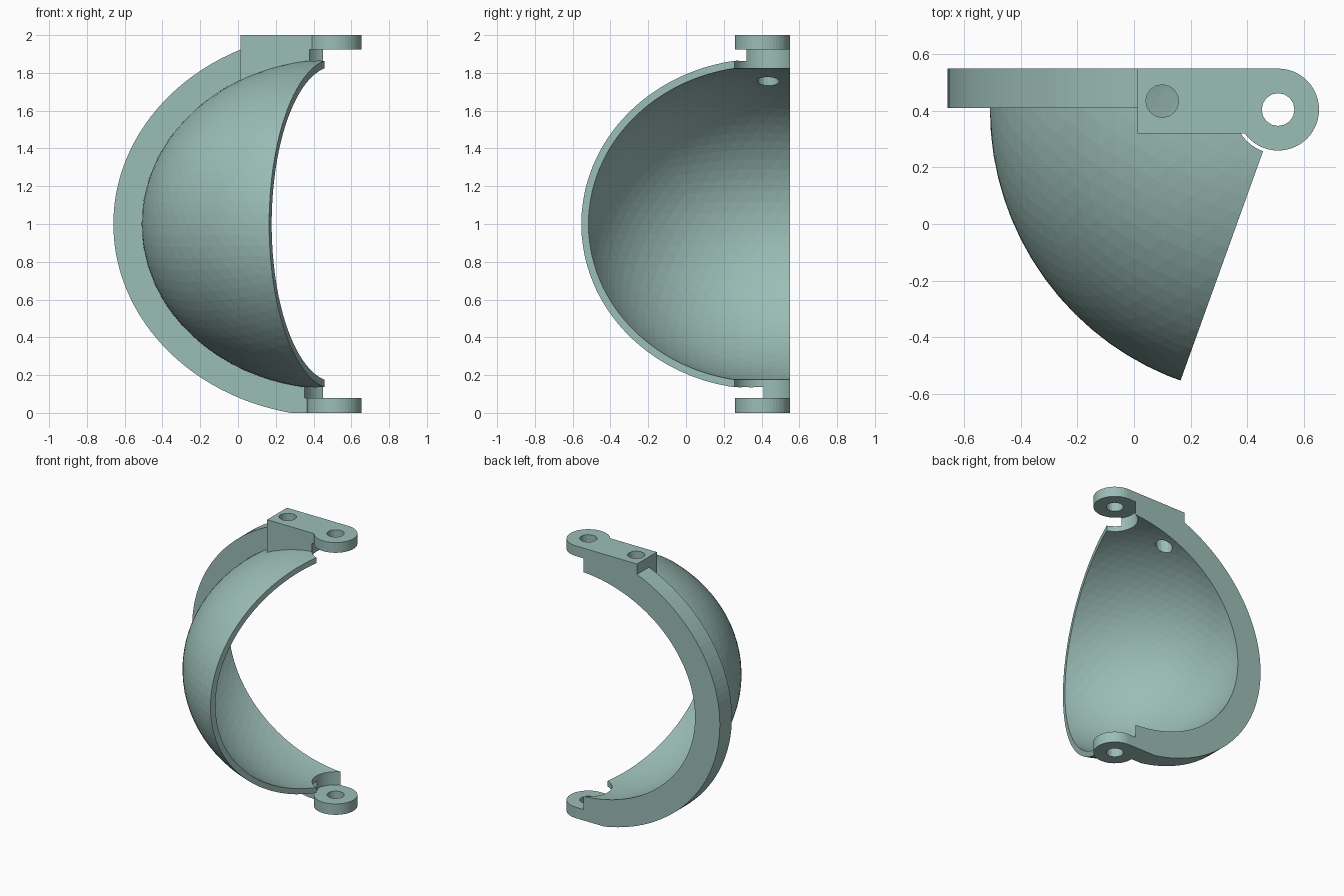
import bpy, bmesh
from math import cos, sin, tau
from mathutils import Matrix

cube = bpy.data.objects.get("Cube")
if cube:
    bpy.data.objects.remove(cube, do_unlink=True)

# One flat colour for the whole casting
COLOUR = (0.33, 0.51, 0.47, 1)
mat = bpy.data.materials.new("sage_green")
mat.use_nodes = True
mat.diffuse_color = COLOUR
mat.node_tree.nodes["Principled BSDF"].inputs["Base Color"].default_value = COLOUR

PX, PY = 0.51, 0.405      # vertical hinge axis
BACK = 0.55               # flat back plane


def make(name, bm):
    bmesh.ops.recalc_face_normals(bm, faces=bm.faces)
    mesh = bpy.data.meshes.new(name)
    bm.to_mesh(mesh)
    bm.free()
    mesh.materials.append(mat)
    ob = bpy.data.objects.new(name, mesh)
    bpy.context.collection.objects.link(ob)
    return ob


def prism(name, outline, z0, z1):
    bm = bmesh.new()
    face = bm.faces.new([bm.verts.new((x, y, z0)) for x, y in outline])
    ext = bmesh.ops.extrude_face_region(bm, geom=[face])
    verts = [v for v in ext["geom"] if isinstance(v, bmesh.types.BMVert)]
    bmesh.ops.translate(bm, verts=verts, vec=(0, 0, z1 - z0))
    return make(name, bm)


def cylinder(name, x, y, r, z0, z1, sides=48):
    ring = [(x + r * cos(tau * i / sides), y + r * sin(tau * i / sides))
            for i in range(sides)]
    return prism(name, ring, z0, z1)


def ellipsoid(name, radius, height):
    bm = bmesh.new()
    bmesh.ops.create_icosphere(bm, subdivisions=5, radius=1)
    bm.transform(Matrix.Translation((PX, PY, 1)) @ Matrix.Diagonal((radius, radius, height, 1)))
    return make(name, bm)


def combine(target, tool, operation):
    mod = target.modifiers.new("combine", 'BOOLEAN')
    mod.operation, mod.solver, mod.object = operation, 'EXACT', tool
    bpy.context.view_layer.objects.active = target
    bpy.ops.object.modifier_apply(modifier=mod.name)
    bpy.data.objects.remove(tool, do_unlink=True)


# Domed shell, outer surface
body = ellipsoid("hinged_dome_shell", 1.02, 0.875)

# Elliptical rim flange behind the dome
bm = bmesh.new()
bmesh.ops.create_cone(bm, cap_ends=True, segments=128, radius1=1, radius2=1, depth=1)
bm.transform(Matrix.Translation((PX, 0.48, 1)) @ Matrix.Diagonal((1.17, 0.14, 1.02, 1))
             @ Matrix.Rotation(tau / 4, 4, 'X'))
combine(body, make("rim", bm), 'UNION')

# Keep the wedge between the back plane and the slanted front opening
wedge = [(PX, BACK), (PX, PY), (PX - 0.54, PY - 1.5), (-1, PY - 1.5), (-1, BACK)]
combine(body, prism("wedge", wedge, 0, 2), 'INTERSECT')

# Mounting block on top
block = [(0.013, 0.32), (PX, 0.32), (PX, BACK), (0.013, BACK)]
combine(body, prism("mount_block", block, 1.5, 2), 'UNION')

# Hollow interior and clearance around the hinge
combine(body, ellipsoid("hollow", 0.98, 0.835), 'DIFFERENCE')
combine(body, cylinder("clearance", PX, PY, 0.157, 0.08, 1.925), 'DIFFERENCE')

# Hinge eyes with pin holes
for z0, z1 in ((0, 0.08), (1.925, 2)):
    combine(body, cylinder("hinge_eye", PX, PY, BACK - PY, z0, z1), 'UNION')
    combine(body, cylinder("pin_hole", PX, PY, 0.058, z0 - 0.02, z1 + 0.02, 16), 'DIFFERENCE')

# Bolt hole through the block and the dome
combine(body, cylinder("bolt_hole", 0.1, 0.435, 0.058, 1.5, 2.1, 16), 'DIFFERENCE')
